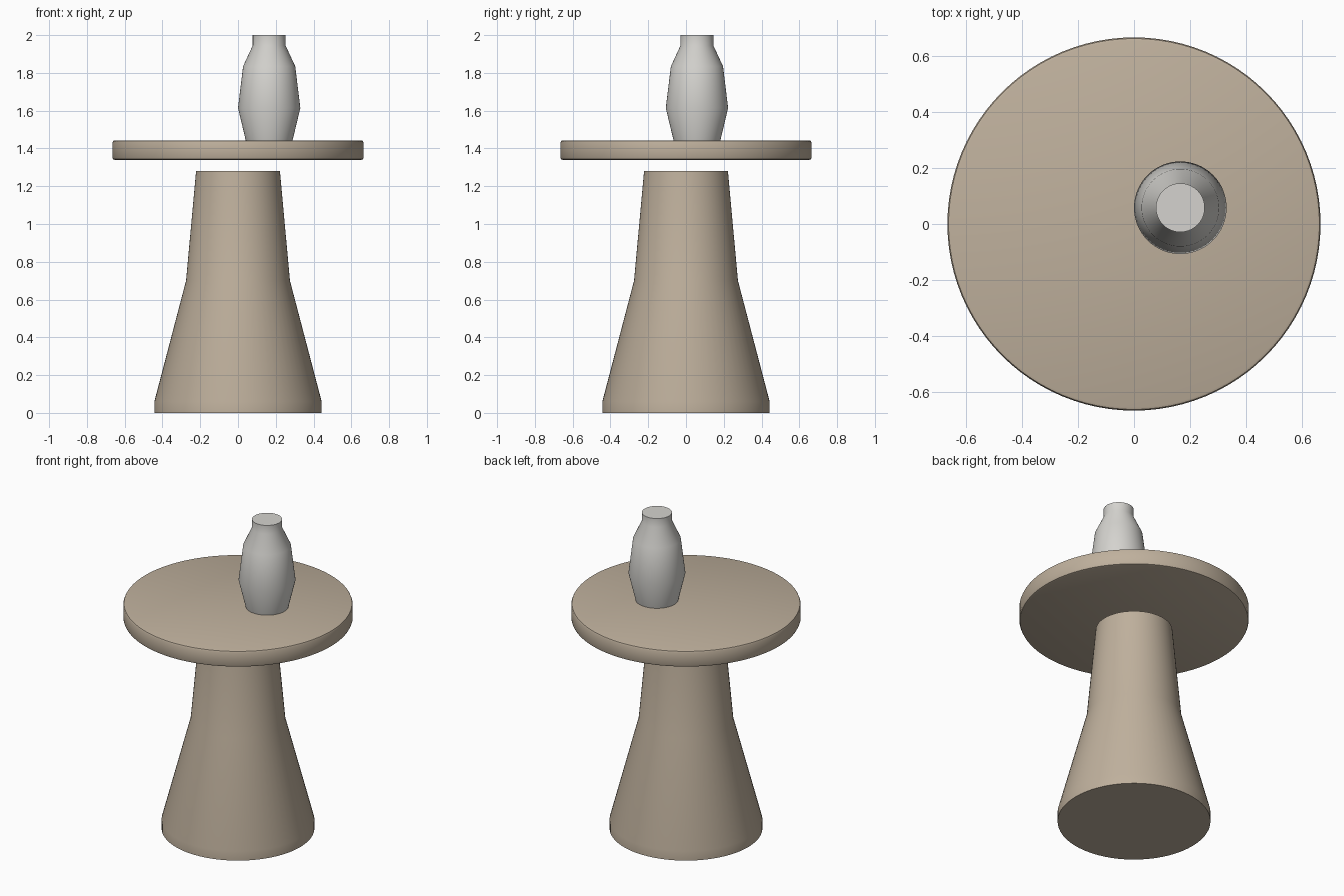
import bpy, bmesh, math

if "Cube" in bpy.data.objects:
    bpy.data.objects.remove(bpy.data.objects["Cube"])


def material(name, rgb):
    m = bpy.data.materials.new(name)
    m.diffuse_color = (*rgb, 1.0)
    m.use_nodes = True
    m.node_tree.nodes["Principled BSDF"].inputs["Base Color"].default_value = m.diffuse_color
    return m


def lathe(name, profile, mat, location=(0, 0, 0), sides=64):
    """Closed turned solid from (radius, z) points, capped at both ends."""
    bm = bmesh.new()
    rings = []
    for r, z in profile:
        rings.append([bm.verts.new((r * math.cos(2 * math.pi * i / sides),
                                    r * math.sin(2 * math.pi * i / sides), z))
                      for i in range(sides)])
    for low, high in zip(rings, rings[1:]):
        for i in range(sides):
            j = (i + 1) % sides
            bm.faces.new((low[i], low[j], high[j], high[i]))
    bm.faces.new(rings[0][::-1])
    bm.faces.new(rings[-1])
    mesh = bpy.data.meshes.new(name)
    bm.to_mesh(mesh)
    bm.free()
    mesh.materials.append(mat)
    obj = bpy.data.objects.new(name, mesh)
    obj.location = location
    bpy.context.collection.objects.link(obj)
    bpy.ops.object.select_all(action='DESELECT')
    obj.select_set(True)
    bpy.context.view_layer.objects.active = obj
    bpy.ops.object.shade_smooth_by_angle(angle=math.radians(30))
    return obj


stone = material("warm_stone", (0.52, 0.435, 0.335))
ceramic = material("pale_grey_ceramic", (0.66, 0.65, 0.62))

# Flared pedestal
lathe("pedestal", [(0.443, 0), (0.443, 0.06), (0.275, 0.70), (0.222, 1.28)], stone)

# Round top with softened rims, floating slightly above the pedestal
lathe("table_top", [(0.653, 1.34), (0.661, 1.343), (0.665, 1.352),
                    (0.665, 1.431), (0.661, 1.44), (0.653, 1.443)], stone, sides=96)

# Off-centre vase standing on the top
lathe("vase", [(0.124, 1.443), (0.165, 1.614), (0.138, 1.835),
               (0.087, 1.945), (0.087, 2.0)], ceramic, location=(0.165, 0.058, 0))
